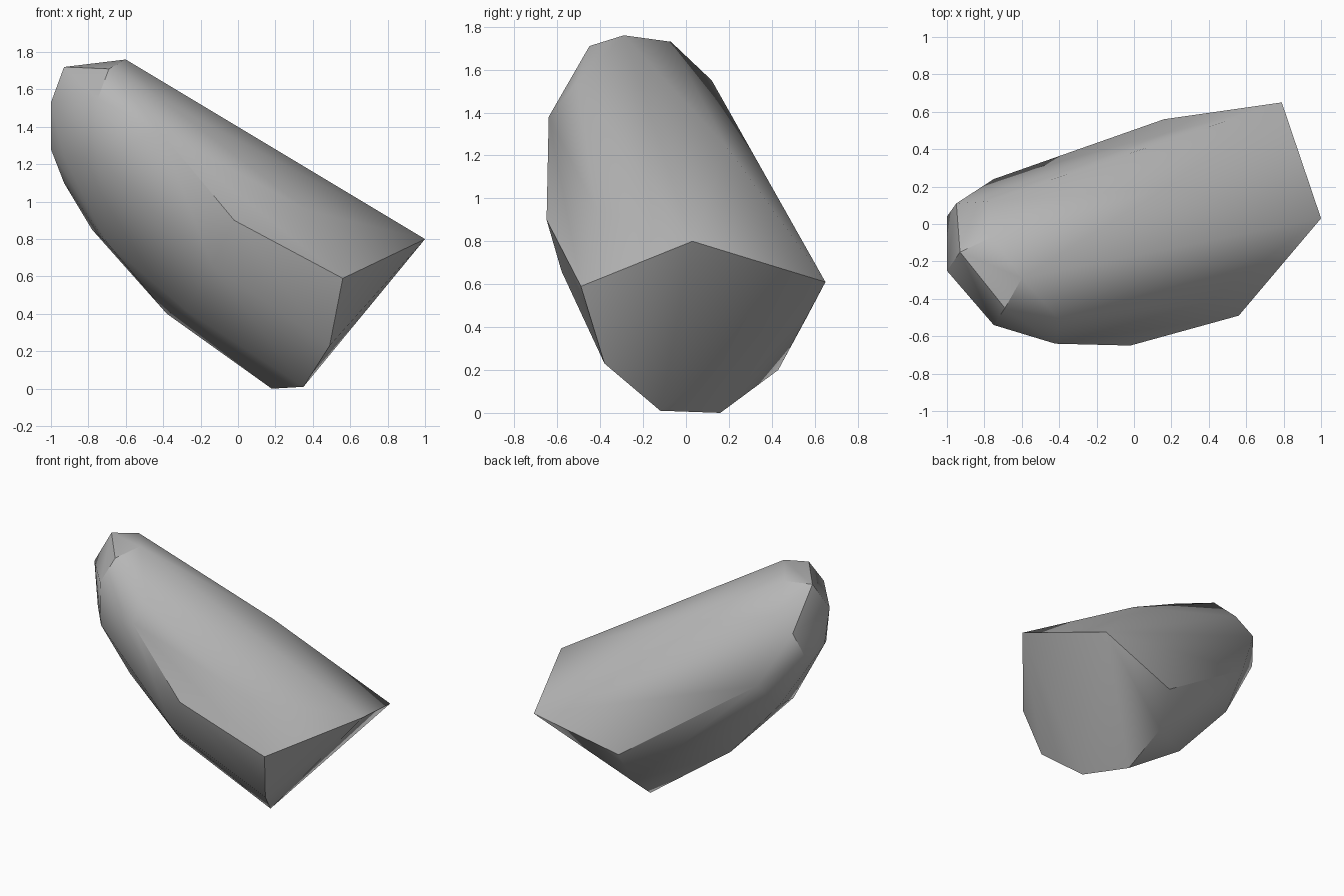
import bpy
import bmesh
import math


def remove_default_cube():
    cube = bpy.data.objects.get("Cube")
    if cube:
        bpy.data.objects.remove(cube, do_unlink=True)


def make_material(name, colour):
    material = bpy.data.materials.new(name)
    material.use_nodes = True
    material.diffuse_color = colour
    shader = material.node_tree.nodes["Principled BSDF"]
    shader.inputs["Base Color"].default_value = colour
    shader.inputs["Roughness"].default_value = 0.9
    return material


def make_hull(name, corner_groups, material):
    """Wrap a convex faceted stone around groups of corner points."""
    mesh = bpy.data.meshes.new(name)
    bm = bmesh.new()
    for group in corner_groups:
        for corner in group:
            bm.verts.new(corner)
    hull = bmesh.ops.convex_hull(bm, input=bm.verts[:])
    unused = [v for v in hull["geom_interior"] if isinstance(v, bmesh.types.BMVert)]
    bmesh.ops.delete(bm, geom=unused, context="VERTS")
    bmesh.ops.recalc_face_normals(bm, faces=bm.faces[:])
    bm.to_mesh(mesh)
    bm.free()
    mesh.materials.append(material)
    stone = bpy.data.objects.new(name, mesh)
    bpy.context.collection.objects.link(stone)
    return stone


remove_default_cube()
stone_grey = make_material("stone grey", (0.47, 0.47, 0.47, 1.0))

# Broken lower end, a seven-sided cap
cap = [(1, .03, .8), (.56, -.49, .59), (.49, -.38, .23), (.35, -.12, .01),
       (.18, .16, 0), (.13, .43, .2), (.79, .65, .61)]

# Small chipped facets at the upper end
tip = [(-.6, -.29, 1.76), (-.69, -.45, 1.71), (-.75, -.54, 1.55),
       (-1, -.25, 1.53), (-.93, -.15, 1.72), (-.76, -.07, 1.73),
       (-.95, .11, 1.46), (-.79, .12, 1.55)]

# Rounded front flank
front_flank = [(-.42, -.64, 1.38), (-.02, -.65, .9), (-.14, -.58, .66),
               (-.75, -.53, 1.23), (-.93, -.31, 1.24), (-.4, -.51, 1.54),
               (.38, -.42, .95), (-.7, -.26, .78), (-.28, -.28, .42)]

# Curved underside, running from the tip down to the cap
underside = [(-1, .04, 1.28), (-1, -.19, 1.28), (-.93, -.04, 1.1),
             (-.78, .03, .85), (-.38, .02, .4)]

# Back flank and the ridge along the top
back_flank = [(.16, .56, .44), (-.75, .24, 1.07), (.16, .19, 1.24)]

rock = make_hull("rock", [cap, tip, front_flank, underside, back_flank], stone_grey)

# Soft shading across shallow facets, crisp along the broken edges
bpy.ops.object.select_all(action="DESELECT")
rock.select_set(True)
bpy.context.view_layer.objects.active = rock
bpy.ops.object.shade_smooth_by_angle(angle=math.radians(38))
